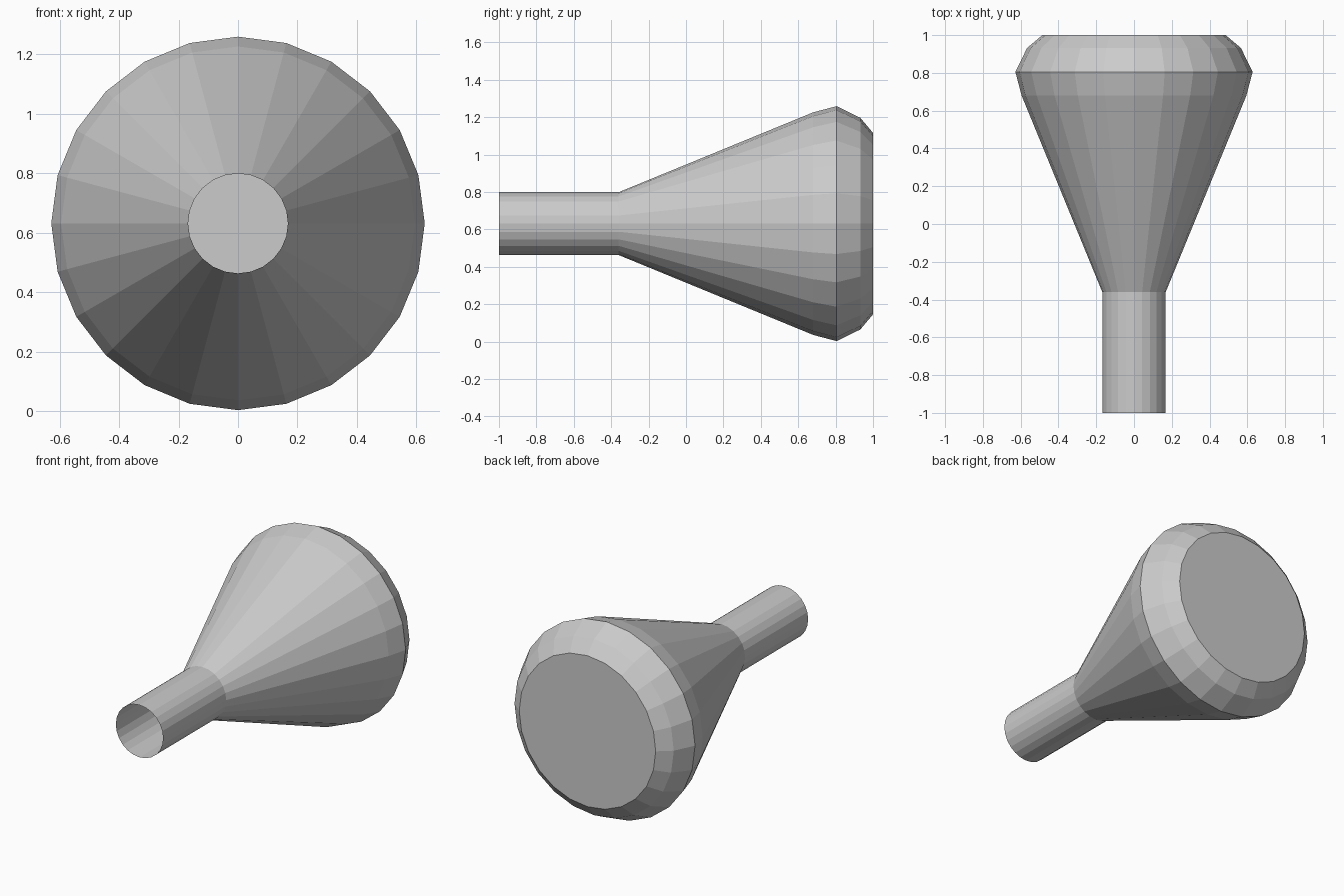
import bpy, bmesh, math

if "Cube" in bpy.data.objects:
    bpy.data.objects.remove(bpy.data.objects["Cube"])

SIDES = 24
CENTRE_Z = 0.631
# (y, radius) from the open spout to the closed wide end
PROFILE = [(-1.0, 0.168), (-0.36, 0.168), (0.68, 0.595),
           (0.805, 0.628), (0.932, 0.566), (1.0, 0.485)]

bm = bmesh.new()


def ring(y, r):
    return [bm.verts.new((r * math.sin(2 * math.pi * i / SIDES), y,
                          CENTRE_Z + r * math.cos(2 * math.pi * i / SIDES)))
            for i in range(SIDES)]


# Spout, cone and rounded rim as one lathed shell
rings = [ring(y, r) for y, r in PROFILE]
for a, b in zip(rings, rings[1:]):
    for i in range(SIDES):
        j = (i + 1) % SIDES
        bm.faces.new((a[i], b[i], b[j], a[j]))

# Flat cap on the wide end; the spout stays open
bm.faces.new(rings[-1])
bmesh.ops.recalc_face_normals(bm, faces=bm.faces)

mesh = bpy.data.meshes.new("funnel_body")
bm.to_mesh(mesh)
bm.free()
bpy.context.collection.objects.link(bpy.data.objects.new("funnel_body", mesh))
